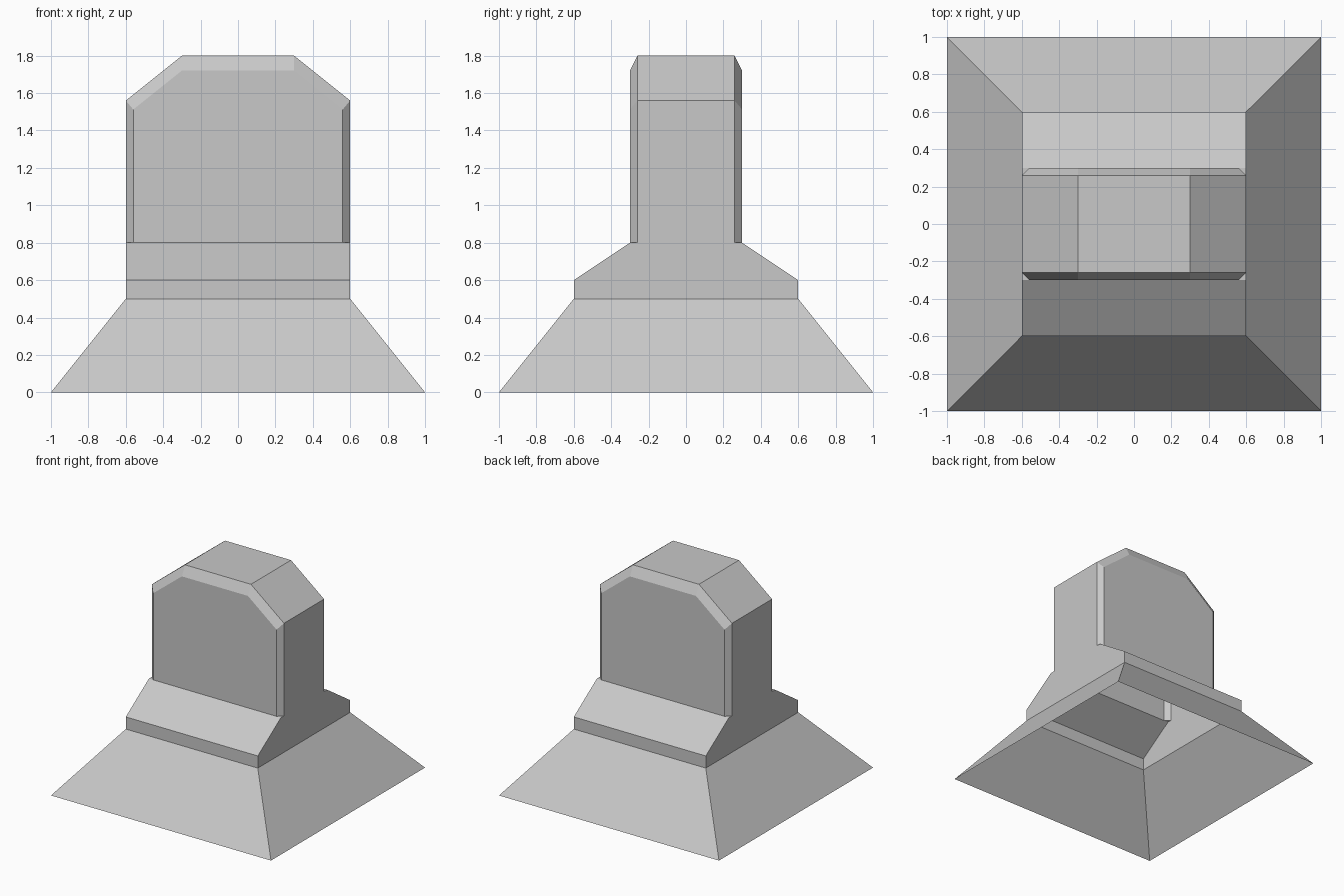
import bpy
import bmesh

if "Cube" in bpy.data.objects:
    bpy.data.objects.remove(bpy.data.objects["Cube"], do_unlink=True)

# One plain stone colour
STONE = (0.58, 0.58, 0.58, 1)
stone = bpy.data.materials.new("grey stone")
stone.use_nodes = True
stone.diffuse_color = STONE
stone.node_tree.nodes["Principled BSDF"].inputs["Base Color"].default_value = STONE


def loft(bm, rings, closed):
    """Skin flat quads between successive rings of points."""
    rows = [[bm.verts.new(p) for p in ring] for ring in rings]
    n = len(rows[0])
    for a, b in zip(rows, rows[1:]):
        for i in range(n if closed else n - 1):
            j = (i + 1) % n
            bm.faces.new((a[i], a[j], b[j], b[i]))
    return rows


def finish(bm, name):
    mesh = bpy.data.meshes.new(name)
    bm.to_mesh(mesh)
    bm.free()
    mesh.materials.append(stone)
    obj = bpy.data.objects.new(name, mesh)
    bpy.context.collection.objects.link(obj)


def rectangle(x, y, z):
    return [(-x, -y, z), (x, -y, z), (x, y, z), (-x, y, z)]


# Hollow flared base, open underneath
bm = bmesh.new()
loft(bm, [rectangle(1, 1, 0), rectangle(0.6, 0.6, 0.5)], True)
finish(bm, "flared_base")

# Shoulder: a low upright band, then slopes running in to the slab
bm = bmesh.new()
loft(bm, [rectangle(0.6, 0.6, 0.5), rectangle(0.6, 0.6, 0.6),
          rectangle(0.6, 0.3, 0.8)], True)
# Small ledges under the slab's chamfered corners
for sx in (-1, 1):
    for sy in (-1, 1):
        ledge = [(0.56, 0.3), (0.6, 0.26), (0.6, 0.3)]
        verts = [bm.verts.new((sx * x, sy * y, 0.8)) for x, y in ledge]
        bm.faces.new(verts if sx * sy > 0 else verts[::-1])
finish(bm, "shoulder")


def slab_outline(half, side_top, top, y):
    """Clipped-corner outline, from the right foot over the top to the left."""
    right = [(half, 0.8), (half, side_top), (0.3, top)]
    left = [(-x, z) for x, z in reversed(right)]
    return [(x, y, z) for x, z in right + left]


# Upright slab with chamfered front and back faces
bm = bmesh.new()
rows = loft(bm, [slab_outline(0.56, 1.512, 1.72, 0.3),
                 slab_outline(0.6, 1.56, 1.8, 0.26),
                 slab_outline(0.6, 1.56, 1.8, -0.26),
                 slab_outline(0.56, 1.512, 1.72, -0.3)], False)
bm.faces.new(rows[0][::-1])
bm.faces.new(rows[-1])
finish(bm, "upright_slab")
